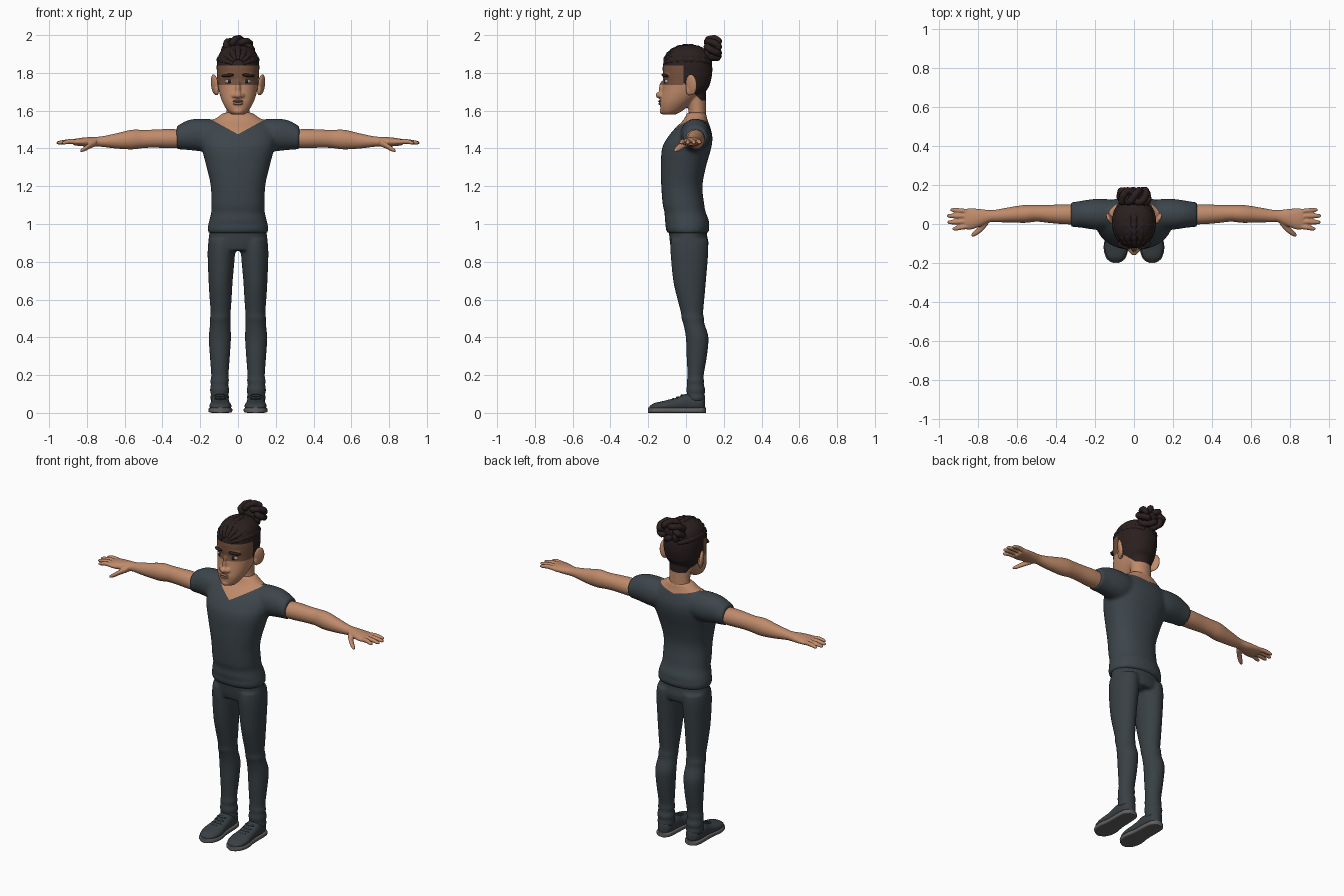
import bpy, bmesh, math
from mathutils import Vector, Matrix

cube = bpy.data.objects.get("Cube")
if cube:
    bpy.data.objects.remove(cube)


def material(name, r, g, b):
    m = bpy.data.materials.new(name)
    m.use_nodes = True
    m.diffuse_color = (r, g, b, 1)
    m.node_tree.nodes["Principled BSDF"].inputs["Base Color"].default_value = (r, g, b, 1)
    return m


skin = material("skin", .52, .255, .145)
dark_skin = material("upper face skin", .19, .09, .05)
lip = material("lip", .33, .14, .09)
hair = material("hair", .024, .014, .014)
shirt_cloth = material("shirt cloth", .046, .06, .07)
denim = material("trouser denim", .04, .051, .058)
shoe_cloth = material("shoe cloth", .04, .05, .056)
rubber = material("sole rubber", .12, .12, .12)
eye_white = material("eye white", .4, .36, .33)


def resample(rows, steps):
    """Smooth the section list with a Catmull-Rom spline."""
    out = []
    for i in range(len(rows) - 1):
        a, b, c, d = (Vector(rows[min(max(i + k, 0), len(rows) - 1)]) for k in (-1, 0, 1, 2))
        for s in range(steps):
            t = s / steps
            out.append(b + (c - a) * t / 2 + (a * 2 - b * 5 + c * 4 - d) * t * t / 2
                       + (b * 3 - a - c * 3 + d) * t ** 3 / 2)
    return out + [Vector(rows[-1])]


def loft(bm, rows, axis="z", side=1, power=1, n=28, steps=4):
    """Rows: position on axis, two centre coordinates, two radii."""
    rings = []
    for t, a, b, ra, rb in resample(rows, steps):
        ring = []
        for k in range(n):
            ang = math.tau * k / n
            c, s = math.cos(ang), math.sin(ang)
            u = a + ra * math.copysign(abs(c) ** power, c)
            v = b + rb * math.copysign(abs(s) ** power, s)
            x, y, z = {"x": (t, u, v), "y": (u, t, v), "z": (u, v, t)}[axis]
            ring.append(bm.verts.new((x * side, y, z)))
        rings.append(ring)
    for r, q in zip(rings, rings[1:]):
        for k in range(n):
            bm.faces.new((r[k], r[k - 1], q[k - 1], q[k]))
    bm.faces.new(rings[0])
    bm.faces.new(rings[-1])


def ball(bm, centre, radii, turn=0, roll=0):
    m = (Matrix.Translation(centre) @ Matrix.Rotation(turn, 4, "Z")
         @ Matrix.Rotation(roll, 4, "Y") @ Matrix.Diagonal((*radii, 1)))
    bmesh.ops.create_uvsphere(bm, u_segments=20, v_segments=12, radius=1, matrix=m)


def activate(ob):
    bpy.ops.object.select_all(action="DESELECT")
    ob.select_set(True)
    bpy.context.view_layer.objects.active = ob


def finish(name, bm, mats, voxel=0, smooth=3):
    bmesh.ops.recalc_face_normals(bm, faces=bm.faces)
    me = bpy.data.meshes.new(name)
    bm.to_mesh(me)
    bm.free()
    ob = bpy.data.objects.new(name, me)
    bpy.context.collection.objects.link(ob)
    for m in mats:
        me.materials.append(m)
    activate(ob)
    if voxel:
        # blend overlapping volumes into one skin
        r = ob.modifiers.new("blend", "REMESH")
        r.mode, r.voxel_size = "VOXEL", voxel
        s = ob.modifiers.new("soften", "SMOOTH")
        s.factor, s.iterations = .5, smooth
        for mod in ("blend", "soften"):
            bpy.ops.object.modifier_apply(modifier=mod)
    bpy.ops.object.shade_smooth_by_angle(angle=math.radians(50))
    return ob


def paint(ob, planes, rule):
    """Cut clean borders, then pick each face's colour by its centre."""
    bm = bmesh.new()
    bm.from_mesh(ob.data)
    for co, no in planes:
        bmesh.ops.bisect_plane(bm, geom=bm.verts[:] + bm.edges[:] + bm.faces[:],
                               plane_co=co, plane_no=no)
    for f in bm.faces:
        f.material_index = rule(*f.calc_center_median())
        f.smooth = True
    bm.to_mesh(ob.data)
    bm.free()


def rope(name, pts, radii, mat, cyclic=False):
    cu = bpy.data.curves.new(name, "CURVE")
    cu.dimensions, cu.bevel_depth, cu.bevel_resolution = "3D", 1, 3
    cu.use_fill_caps = True
    sp = cu.splines.new("POLY")
    sp.points.add(len(pts) - 1)
    sp.use_cyclic_u = cyclic
    for p, co, r in zip(sp.points, pts, radii):
        p.co, p.radius = (*co, 1), r
    ob = bpy.data.objects.new(name, cu)
    bpy.context.collection.objects.link(ob)
    cu.materials.append(mat)
    activate(ob)
    bpy.ops.object.convert(target="MESH")
    bpy.ops.object.shade_smooth_by_angle(angle=math.radians(60))


# shirt with sleeves and V neck
bm = bmesh.new()
loft(bm, [(.95, 0, .01, .157, .106), (.975, 0, .008, .16, .116), (1, 0, .007, .157, .114),
          (1.02, 0, .004, .152, .117), (1.06, 0, -.004, .142, .109), (1.1, 0, -.013, .142, .11),
          (1.2, 0, -.022, .144, .109), (1.3, 0, -.014, .166, .119), (1.4, 0, .003, .192, .13),
          (1.46, 0, .022, .2, .118), (1.51, 0, .037, .185, .092), (1.55, 0, .05, .13, .064),
          (1.59, 0, .056, .075, .05)], power=.9, n=40)
for s in (1, -1):
    loft(bm, [(.08, .05, 1.47, .07, .075), (.16, .05, 1.47, .08, .087), (.22, .05, 1.472, .077, .085),
              (.27, .05, 1.47, .069, .078), (.325, .048, 1.457, .063, .061)], "x", s)
shirt = finish("shirt", bm, [shirt_cloth, skin], .011)
paint(shirt, [((0, 0, 1.475), (.55, 0, -1)), ((0, 0, 1.475), (-.55, 0, -1)), ((0, .045, 0), (0, 1, 0)),
              ((0, 0, 1.53), (.2, 0, -1)), ((0, 0, 1.53), (-.2, 0, -1))],
      lambda x, y, z: int(z > (1.475 + .55 * abs(x) if y < .045 else 1.53 + .2 * abs(x))))

# trousers
bm = bmesh.new()
loft(bm, [(1, 0, .008, .148, .104), (.95, 0, .01, .152, .1), (.9, 0, .017, .158, .102),
          (.86, 0, .018, .15, .095)], n=36)
for s in (1, -1):
    loft(bm, [(.92, .085, .018, .07, .098), (.85, .088, .018, .073, .1), (.7, .092, .019, .064, .087),
              (.6, .092, .026, .058, .071), (.53, .092, .032, .053, .059), (.5, .094, .036, .055, .06),
              (.47, .094, .042, .054, .056), (.4, .096, .059, .059, .06), (.3, .096, .057, .053, .054),
              (.2, .096, .051, .046, .043), (.17, .097, .05, .05, .046), (.15, .098, .05, .046, .044),
              (.12, .097, .052, .052, .051), (.1, .097, .052, .047, .046), (.08, .097, .053, .05, .05),
              (.06, .097, .052, .044, .044)], side=s)
finish("trousers", bm, [denim], .009, 2)

for s, label in ((1, "left"), (-1, "right")):
    # arm, hand, fingers and thumb
    bm = bmesh.new()
    loft(bm, [(.28, .048, 1.45, .05, .048), (.36, .05, 1.452, .051, .051), (.44, .052, 1.452, .046, .048),
              (.5, .055, 1.45, .043, .048), (.56, .052, 1.447, .046, .052), (.64, .047, 1.44, .039, .041),
              (.7, .042, 1.437, .033, .031), (.74, .04, 1.436, .031, .026), (.79, .032, 1.435, .045, .025),
              (.84, .026, 1.434, .055, .021), (.87, .026, 1.433, .051, .016)], "x", s)
    for y0, y1, tip in ((.064, .072, .94), (.039, .042, .958), (.013, .009, .955), (-.012, -.024, .93)):
        loft(bm, [(.84, y0, 1.433, .012, .013), (.89, (y0 + y1) / 2, 1.437, .0125, .013),
                  (tip - .012, y1, 1.431, .011, .01), (tip + .003, y1, 1.429, .005, .005)], "x", s, n=14)
    loft(bm, [(.75, .015, 1.43, .02, .018), (.785, -.022, 1.414, .02, .016), (.815, -.046, 1.396, .016, .013),
              (.835, -.058, 1.387, .007, .006)], "x", s, n=14)
    finish(label + "_arm", bm, [skin], .0045, 3)

    # shoe upper, laces and sole
    bm = bmesh.new()
    loft(bm, [(.101, .096, .05, .015, .03), (.085, .096, .052, .037, .04), (.05, .096, .053, .046, .044),
              (0, .095, .055, .048, .046), (-.05, .094, .045, .05, .036), (-.12, .093, .036, .058, .027),
              (-.17, .093, .031, .046, .02), (-.193, .093, .026, .02, .009)], "y", s, .85)
    for y, z in ((-.022, .096), (-.045, .085), (-.068, .076), (-.09, .069)):
        ball(bm, (.094 * s, y, z - .004), (.03, .007, .007))
    finish(label + "_shoe", bm, [shoe_cloth])
    bm = bmesh.new()
    loft(bm, [(.106, .096, .014, .018, .014), (.09, .096, .014, .041, .014), (.05, .096, .014, .05, .014),
              (-.05, .094, .014, .053, .014), (-.12, .093, .014, .063, .014), (-.17, .093, .014, .052, .014),
              (-.19, .093, .014, .034, .014), (-.2, .093, .014, .013, .014)], "y", s, .4)
    finish(label + "_sole", bm, [rubber])

    # ear
    bm = bmesh.new()
    ball(bm, (.124 * s, .028, 1.738), (.013, .033, .056), turn=-.5 * s, roll=.12 * s)
    ball(bm, (.113 * s, .018, 1.715), (.014, .02, .035))
    finish(label + "_ear", bm, [skin], .004, 2)

    # eye, iris and eyebrow
    for part, mat, co, size, turn, roll in (
            ("eye", eye_white, (.046, -.1, 1.755), (.024, .015, .013), .3, 0),
            ("iris", hair, (.046, -.111, 1.755), (.01, .006, .01), .3, 0),
            ("eyebrow", hair, (.054, -.111, 1.787), (.036, .014, .009), .42, .1)):
        bm = bmesh.new()
        ball(bm, (co[0] * s, co[1], co[2]), size, turn * s, roll * s)
        finish(label + "_" + part, bm, [mat])

# head with neck, nose, brow and chin
bm = bmesh.new()
loft(bm, [(1.58, 0, -.088, .035, .034), (1.6, 0, -.076, .056, .058), (1.64, 0, -.052, .08, .085),
          (1.68, 0, -.025, .095, .106), (1.72, 0, -.003, .104, .121), (1.76, 0, .006, .109, .126),
          (1.8, 0, .008, .112, .131), (1.85, 0, .008, .112, .129), (1.9, 0, .011, .1, .108),
          (1.93, 0, .015, .075, .08), (1.945, 0, .015, .04, .045)], power=.93, n=40)
loft(bm, [(1.5, 0, .055, .085, .05), (1.55, 0, .058, .07, .049), (1.6, 0, .06, .062, .047),
          (1.7, 0, .05, .066, .055)])
ball(bm, (0, -.137, 1.682), (.021, .025, .018))
ball(bm, (0, -.122, 1.715), (.014, .022, .045))
ball(bm, (0, -.118, 1.597), (.03, .022, .018))
ball(bm, (0, -.122, 1.642), (.04, .02, .02))
for s in (1, -1):
    ball(bm, (.021 * s, -.129, 1.679), (.013, .017, .013))
    ball(bm, (.045 * s, -.103, 1.787), (.04, .016, .014), turn=.35 * s)
head = finish("head", bm, [skin, dark_skin, hair], .006, 2)


def head_colour(x, y, z):
    if z > 1.84 or (y > -.012 and z + y > 1.735 and z > 1.655):
        return 2
    return int(z > 1.735 and y < -.012)


paint(head, [((0, 0, 1.84), (0, 0, 1)), ((0, -.012, 0), (0, 1, 0)), ((0, 0, 1.735), (0, 1, 1)),
             ((0, 0, 1.655), (0, 0, 1)), ((0, 0, 1.735), (0, 0, 1))], head_colour)

# lips
bm = bmesh.new()
ball(bm, (0, -.134, 1.65), (.03, .013, .007))
ball(bm, (0, -.133, 1.637), (.027, .013, .008))
finish("lips", bm, [lip])

# braids sweeping back over the crown
for k in range(-3, 4):
    phi = k * .42
    pts, radii = [], []
    for i in range(37):
        a = math.radians(16 + 4 * i)
        pts.append((.098 * math.sin(a) * math.sin(phi), .01 - .125 * math.cos(a),
                    1.842 + .092 * math.sin(a) * math.cos(phi)))
        radii.append((.008 + .012 * math.sin(a)) * (1 + .09 * math.sin(i * 1.6)))
    rope("braid_%d" % (k + 4), pts, radii, hair)

# knotted bun
pts = []
for i in range(160):
    t = math.tau * i / 160
    w = .013 * math.cos(7 * t)
    pts.append(((.06 + w) * math.sin(2 * t), .142 + .03 * math.sin(7 * t), 1.929 + (.04 + w) * math.cos(2 * t)))
rope("hair_bun", pts, [.018 * (1 + .08 * math.sin(i * 1.57)) for i in range(160)], hair, True)
bm = bmesh.new()
ball(bm, (0, .138, 1.925), (.055, .038, .045))
finish("bun_core", bm, [hair])
